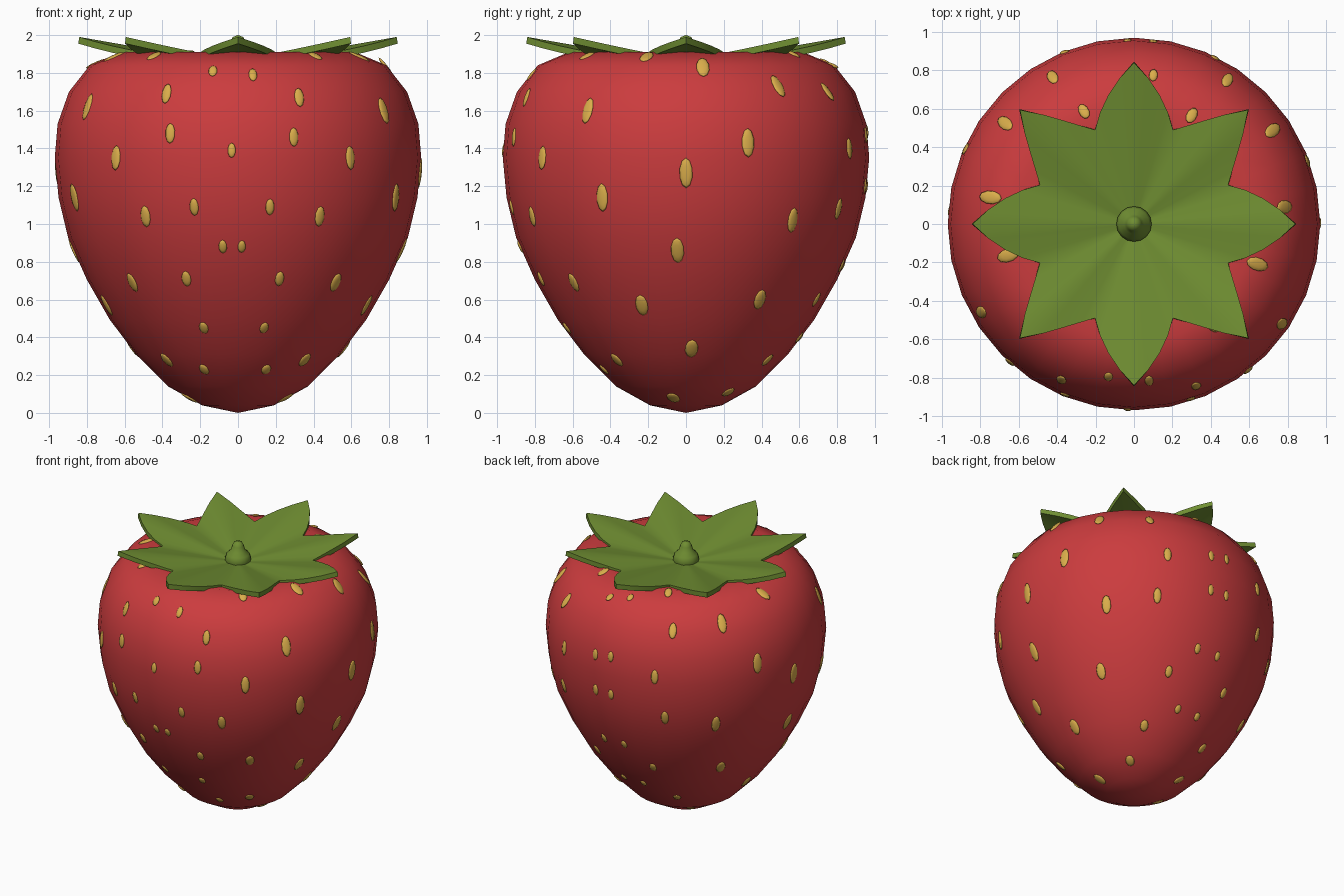
import bpy, bmesh, math
from mathutils import Vector, Matrix
from mathutils.bvhtree import BVHTree

if "Cube" in bpy.data.objects:
    bpy.data.objects.remove(bpy.data.objects["Cube"])


def material(name, rgb):
    m = bpy.data.materials.new(name)
    m.diffuse_color = (*rgb, 1)
    m.use_nodes = True
    m.node_tree.nodes["Principled BSDF"].inputs["Base Color"].default_value = m.diffuse_color
    return m


RED = material("berry red", (0.60, 0.045, 0.048))
GREEN = material("leaf green", (0.16, 0.27, 0.032))
GOLD = material("seed gold", (0.70, 0.42, 0.07))


def finish(name, bm, mat, smooth=True):
    bmesh.ops.recalc_face_normals(bm, faces=bm.faces)
    for f in bm.faces:
        f.smooth = smooth
    me = bpy.data.meshes.new(name)
    bm.to_mesh(me)
    ob = bpy.data.objects.new(name, me)
    ob.data.materials.append(mat)
    bpy.context.collection.objects.link(ob)
    return ob


def lathe(profile, sides):
    bm = bmesh.new()
    vs = [bm.verts.new((r, 0, z)) for r, z in profile]
    es = [bm.edges.new(p) for p in zip(vs, vs[1:])]
    bmesh.ops.spin(bm, geom=vs + es, axis=(0, 0, 1), cent=(0, 0, 0),
                   angle=math.tau, steps=sides)
    bmesh.ops.remove_doubles(bm, verts=bm.verts, dist=0.0005)
    bmesh.ops.recalc_face_normals(bm, faces=bm.faces)
    return bm


# berry body with a dimpled top
body = lathe([(0, 0), (.19, .04), (.37, .14), (.54, .31), (.68, .495), (.80, .705),
              (.90, .93), (.95, 1.14), (.97, 1.35), (.955, 1.53), (.895, 1.70),
              (.785, 1.84), (.62, 1.91), (.42, 1.87), (.2, 1.825), (0, 1.80)], 32)
tree = BVHTree.FromBMesh(body)
finish("berry_body", body, RED)

# seeds: (degrees from the front, height), mirrored to the left side
SEEDS = [(5.5, 1.79), (21, 1.67), (56, 1.60), (18, 1.46), (-2, 1.39), (38, 1.35),
         (62, 1.14), (10.4, 1.09), (28, 1.04), (1.3, .88), (16, .71), (41, .69),
         (12.4, .45), (44, .28), (19, .23), (71, .57), (96.5, 1.83), (124, 1.73),
         (110, 1.43), (90, 1.27), (128, 1.02), (87, .86), (150, 1.08), (122, .60),
         (159, .60), (93, .34), (148, .28), (75, .08), (135, .11), (147, 1.70),
         (154, 1.40), (172, .78), (72, 1.885), (152, 1.90), (38, 1.89),
         (172.6, 1.84), (174, 1.47), (174, 1.20), (170, .40)]

seeds = bmesh.new()


def add_seed(deg, z):
    a = math.radians(deg)
    out = Vector((math.sin(a), -math.cos(a), 0))
    hit, n, _, _ = tree.ray_cast(out * 2 + Vector((0, 0, z)), -out)
    if hit is None:
        return
    s = abs(math.sin(a))
    side = Vector((0, 0, 1)).cross(n).normalized()
    up = n.cross(side)
    k = min(1, .6 + .35 * z) * (0.8 if z > 1.8 else 1)
    w, h = (.021 + .014 * s), (.038 + .042 * s) * k
    rot = Matrix((side, up, n)).transposed().to_4x4()
    m = Matrix.Translation(hit) @ rot @ Matrix.Diagonal((w, h, .010, 1))
    bmesh.ops.create_uvsphere(seeds, u_segments=10, v_segments=6, radius=1, matrix=m)


for deg, z in SEEDS:
    add_seed(deg, z)
    if deg > 0:
        add_seed(-deg - 4, min(z + (.02 if 1.4 < z < 1.85 else 0), 1.90))
finish("seeds", seeds, GOLD)

# leafy cap: eight pointed leaves, ridged in the middle and lower at the valleys
cap = bmesh.new()
SUB, RINGS = 8, 8
N = 8 * SUB
rings = []
for j in range(1, RINGS + 1):
    ring = []
    for i in range(N):
        a = math.tau * i / N
        leaf = round(a / (math.pi / 4))
        u = abs(a - leaf * math.pi / 4) / (math.pi / 8)
        edge = .84 - .31 * u - (.04 * math.sin(math.pi * u) if leaf % 2 else 0)
        r = edge * j / RINGS
        z = 1.843 + .175 * r - .055 * u * r
        ring.append(cap.verts.new((r * math.cos(a), r * math.sin(a), z)))
    rings.append(ring)
centre = cap.verts.new((0, 0, 1.843))
for i in range(N):
    k = (i + 1) % N
    cap.faces.new((centre, rings[0][i], rings[0][k]))
    for p, q in zip(rings, rings[1:]):
        cap.faces.new((p[i], q[i], q[k], p[k]))
leaves = finish("leaf_cap", cap, GREEN)
solid = leaves.modifiers.new("thickness", 'SOLIDIFY')
solid.thickness = .035
solid.offset = -1
bpy.context.view_layer.objects.active = leaves
leaves.select_set(True)
bpy.ops.object.modifier_apply(modifier="thickness")
bpy.ops.object.shade_smooth_by_angle(angle=math.radians(40))

# short stem stub
finish("stem", lathe([(.085, 1.84), (.092, 1.87), (.08, 1.905), (.052, 1.93),
                      (.04, 1.965), (.028, 1.99), (0, 2.0)], 16), GREEN)
